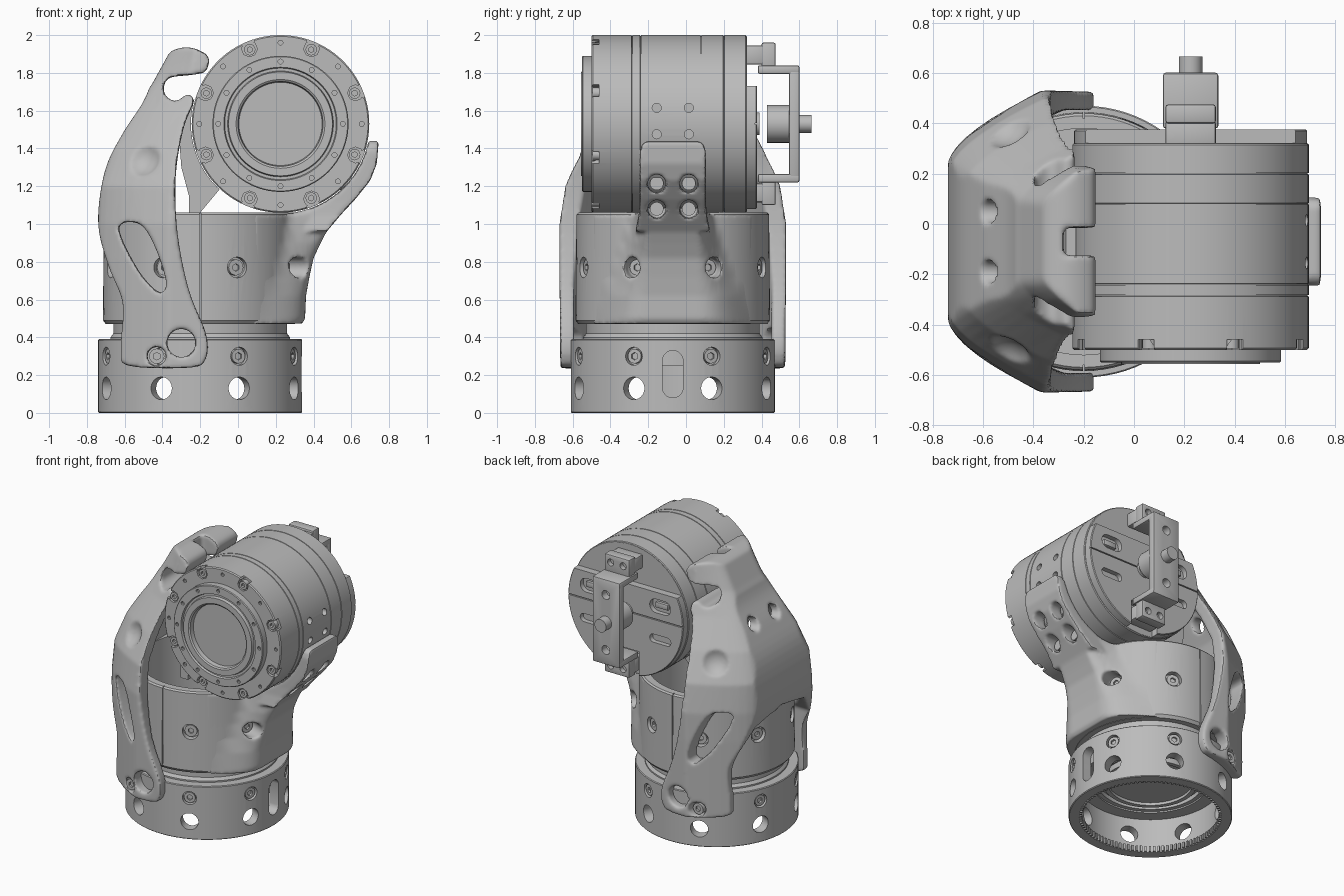
import bpy, bmesh, math
from math import sin, cos, pi
from mathutils import Vector, Matrix

cube = bpy.data.objects.get("Cube")
if cube:
    bpy.data.objects.remove(cube)

grey = bpy.data.materials.new("plain_grey")
grey.use_nodes = True
grey.diffuse_color = (0.5, 0.5, 0.5, 1)
for node in grey.node_tree.nodes:
    if node.type == 'BSDF_PRINCIPLED':
        node.inputs["Base Color"].default_value = (0.5, 0.5, 0.5, 1)

BX, BY = -0.2, -0.07      # vertical axis of the base
DX, DZ = 0.225, 1.53      # horizontal axis of the drum


def finish(name, bm):
    bmesh.ops.recalc_face_normals(bm, faces=bm.faces[:])
    mesh = bpy.data.meshes.new(name)
    bm.to_mesh(mesh)
    bm.free()
    mesh.materials.append(grey)
    ob = bpy.data.objects.new(name, mesh)
    bpy.context.collection.objects.link(ob)
    return ob


def bake(ob):
    bpy.context.view_layer.update()
    dg = bpy.context.evaluated_depsgraph_get()
    ob.data = bpy.data.meshes.new_from_object(ob.evaluated_get(dg))
    ob.modifiers.clear()


def boolean(ob, op, *tools):
    for tool in tools:
        mod = ob.modifiers.new("bool", 'BOOLEAN')
        mod.operation, mod.object, mod.solver = op, tool, 'EXACT'
        bake(ob)
        bpy.data.objects.remove(tool)


def soften(ob, voxel, steps):
    mod = ob.modifiers.new("remesh", 'REMESH')
    mod.mode, mod.voxel_size = 'VOXEL', voxel
    mod = ob.modifiers.new("smooth", 'SMOOTH')
    mod.factor, mod.iterations = 0.5, steps
    bake(ob)


def skin(name, rings, closed_loop=False):
    bm = bmesh.new()
    rows = [[bm.verts.new(p) for p in ring] for ring in rings]
    pairs = list(zip(rows, rows[1:]))
    if closed_loop:
        pairs.append((rows[-1], rows[0]))
    else:
        bm.faces.new(rows[0])
        bm.faces.new(rows[-1])
    for a, b in pairs:
        for i in range(len(a)):
            j = (i + 1) % len(a)
            bm.faces.new((a[i], a[j], b[j], b[i]))
    bmesh.ops.remove_doubles(bm, verts=bm.verts[:], dist=1e-5)
    return finish(name, bm)


def prism(name, pts, axis, lo, hi):
    place = {'x': lambda a, b, h: (h, a, b), 'y': lambda a, b, h: (a, h, b)}[axis]
    return skin(name, [[place(a, b, h) for a, b in pts] for h in (lo, hi)])


def lathe(name, prof, axis='z', n=80):
    rings = []
    for k in range(n):
        c, s = cos(2 * pi * k / n), sin(2 * pi * k / n)
        rings.append([(BX + r * c, BY + r * s, h) if axis == 'z' else
                      (DX + r * c, h, DZ + r * s) for r, h in prof])
    return skin(name, rings, True)


def rods(name, ends, rad, seg=24):
    bm = bmesh.new()
    for p, q in ends:
        p, q = Vector(p), Vector(q)
        m = Matrix.Translation((p + q) / 2) @ (q - p).to_track_quat('Z', 'Y').to_matrix().to_4x4()
        bmesh.ops.create_cone(bm, cap_ends=True, segments=seg, radius1=rad, radius2=rad,
                              depth=(q - p).length, matrix=m)
    return finish(name, bm)


def radial(name, r0, r1, rad, z, seg=24):
    dirs = [(cos(a), sin(a)) for a in [(i + 0.5) * pi / 4 for i in range(8)]]
    return rods(name, [((BX + r0 * c, BY + r0 * s, z), (BX + r1 * c, BY + r1 * s, z))
                       for c, s in dirs], rad, seg)


def axial(name, r, rad, n, lo, hi, shift=0.5, seg=16):
    pts = [(DX + r * cos((i + shift) * 2 * pi / n), DZ + r * sin((i + shift) * 2 * pi / n))
           for i in range(n)]
    return rods(name, [((x, lo, z), (x, hi, z)) for x, z in pts], rad, seg)


def drum_space():
    return rods("cutter", [((DX, -1, DZ), (DX, 1, DZ))], .474, 80)


def box(name, lo, hi, bevel=0.0):
    bm = bmesh.new()
    size = [b - a for a, b in zip(lo, hi)]
    mid = [(a + b) / 2 for a, b in zip(lo, hi)]
    bmesh.ops.create_cube(bm, size=1, matrix=Matrix.Translation(mid) @ Matrix.Diagonal((*size, 1)))
    if bevel:
        bmesh.ops.bevel(bm, geom=bm.edges[:], offset=bevel, segments=2, profile=0.5, affect='EDGES')
    return finish(name, bm)


def slot(cx, cz, w, h):
    r = min(w, h) / 2
    pts = []
    for k in range(24):
        a = 2 * pi * (k + 0.5) / 24
        pts.append((cx + r * cos(a) + math.copysign(w / 2 - r, cos(a)),
                    cz + r * sin(a) + math.copysign(h / 2 - r, sin(a))))
    return pts


def curve(pts, k=5):
    out = []
    for i in range(len(pts)):
        a, b, c, d = (Vector(pts[(i + j) % len(pts)]) for j in (-1, 0, 1, 2))
        for t in [s / k for s in range(k)]:
            out.append(tuple(b + (c - a) * t / 2 + (2 * a - 5 * b + 4 * c - d) * t * t / 2
                             + (3 * b - a - 3 * c + d) * t ** 3 / 2))
    return out


# Base ring with vent holes, screws, teeth and a side slot
base = lathe("base_ring", [(.47, 0), (.535, 0), (.54, .005), (.54, .385), (.535, .39), (.47, .39)])
boolean(base, 'DIFFERENCE', radial("c", .4, .6, .06, .13), radial("c", .505, .6, .048, .3),
        prism("c", slot(BY, .205, .11, .25), 'x', 0, .5))
screws = radial("base_screws", .48, .53, .038, .3)
boolean(screws, 'DIFFERENCE', radial("c", .515, .6, .02, .3, 6))
bm = bmesh.new()
for i in range(100):
    m = Matrix.Translation((BX, BY, .02)) @ Matrix.Rotation(i * pi / 50, 4, 'Z')
    bmesh.ops.create_cube(bm, size=1, matrix=m @ Matrix.Translation((.465, 0, 0))
                          @ Matrix.Diagonal((.025, .014, .04, 1)))
finish("base_teeth", bm)

# Neck with stepped underside
lathe("neck", [(0, .27), (.28, .27), (.28, .25), (.31, .25), (.31, .29), (.35, .29), (.35, .26),
               (.38, .26), (.38, .25), (.475, .25), (.475, .4), (.46, .42), (.46, .5), (0, .5)])

# Body shell with holes, screws and a split line
body = lathe("body_shell", [(0, .47), (.5, .47), (.515, .49), (.51, 1.05), (.5, 1.06), (.45, 1.06),
                            (.45, .6), (0, .6)])
boolean(body, 'DIFFERENCE', radial("c", .47, .7, .055, .77),
        box("c", (BX - .003, -1, .46), (BX + .003, BY - .49, 1.1)),
        box("c", (BX - .003, BY + .49, .46), (BX + .003, 1, 1.1)))
screws = radial("body_screws", .46, .495, .042, .77)
boolean(screws, 'DIFFERENCE', radial("c", .48, .6, .02, .77, 6))

# Side bracket: a skirt on the body that narrows upwards into a tab
rings = []
for z, reach, fade in [(.472, .54, .44), (.5, .555, .43), (.62, .56, .4), (.72, .578, .34),
                       (.82, .6, .3), (.9, .638, .27), (1, .69, .235), (1.055, .75, .22)]:
    ring = [(BX + .18, BY + .42, z)]
    for k in range(57):
        y = .42 - .015 * k
        arc = math.sqrt(.512 ** 2 - y * y)
        t = min(1, max(0, (abs(y) - .13) / (fade - .13)))
        ring.append((BX + arc + (reach - arc) * (1 + cos(pi * t)) / 2, BY + y, z))
    rings.append(ring + [(BX + .18, BY - .42, z)])
bracket = skin("side_bracket", rings)
boolean(bracket, 'DIFFERENCE', rods("c", [((BX, BY, .4), (BX, BY, 1.2))], .455, 64))
tab = prism("c", [(.3, .96), (.47, .96), (.55, 1.055), (.62, 1.13), (.7, 1.23), (.735, 1.32),
                  (.745, 1.44), (.6, 1.44), (.3, 1.1)], 'y', BY - .5, BY + .5)
half = [(.21, .9), (.18, 1.05), (.175, 1.12), (.175, 1.38), (.165, 1.42), (.13, 1.446)]
side = [(BY + w, z) for w, z in half] + [(BY - w, z) for w, z in reversed(half)]
boolean(tab, 'INTERSECT', prism("c", side, 'x', 0, 1))
boolean(bracket, 'UNION', tab)
tab_holes = [((.4, BY + s, z), (1, BY + s, z)) for s in (-.085, .085) for z in (1.08, 1.215)]
boolean(bracket, 'DIFFERENCE', drum_space(), radial("c", .47, .9, .055, .77), rods("c", tab_holes, .048))
soften(bracket, .011, 4)
rods("bracket_screws", [((DX + .3, p[1], p[2]), (p[0] + (.2 if p[2] > 1.1 else .1), p[1], p[2]))
                        for p, q in tab_holes], .036)

# Thin curved liner between yoke and drum
liner = prism("drum_liner", [(-.26, 1), (-.2, 1), (-.2, 1.06), (-.1, 1.18), (0, 1.4), (-.2, 1.66),
                             (-.27, 1.66), (-.315, 1.5), (-.3, 1.3), (-.26, 1.15)], 'y', BY - .22, BY + .22)
boolean(liner, 'DIFFERENCE', drum_space())

# Drum with stepped front face and seam grooves
prof = [(0, -.52), (.22, -.52), (.225, -.55), (.235, -.557), (.275, -.557), (.28, -.535), (.295, -.535),
        (.3, -.55), (.355, -.55), (.36, -.545), (.36, -.5), (.463, -.5), (.47, -.493)]
for y in (-.285, -.24, .08, .2):
    prof += [(.47, y - .003), (.465, y - .002), (.465, y + .002), (.47, y + .003)]
drum = lathe("drum", prof + [(.47, .315), (.465, .32), (0, .32)], 'y', 96)
boolean(drum, 'DIFFERENCE', axial("c", .43, .042, 8, -.6, -.46, .5, 8),
        axial("c", .475, .045, 8, -.6, -.46, .5, 4),
        axial("c", .33, .013, 12, -.6, -.53, 0, 10), axial("c", .43, .013, 16, -.6, -.48, 0, 10),
        rods("c", [((.5, BY + s, z), (1, BY + s, z)) for s in (-.085, .085) for z in (1.475, 1.615)], .024))
screws = axial("drum_screws", .425, .03, 8, -.495, -.45)
boolean(screws, 'DIFFERENCE', axial("c", .425, .015, 8, -.6, -.48, .5, 6))

# Raised rear cover with slots
cover = lathe("rear_cover", [(0, .31), (.463, .31), (.463, .37), (.458, .375), (0, .375)], 'y')
boolean(cover, 'DIFFERENCE', box("c", (-.5, .322, 1.73), (1, .5, 2.1)),
        box("c", (DX - .11, .322, 1), (DX + .11, .5, 1.26)),
        box("c", (-.5, .365, 1.526), (1, .5, 1.534)),
        *[prism("c", slot(DX + sx * .28, z, .17, h), 'y', .34, .5)
          for sx in (-1, 1) for z, h in ((1.63, .1), (1.39, .06))])
for sx in (-1, 1):
    box("cover_insert", (DX + sx * .28 - .05, .33, 1.61), (DX + sx * .28 + .05, .36, 1.65), .005)


# Rear connector frame, mirrored above and below the drum axis
def mirrored(name, x, y0, y1, z0, z1):
    for s in (-1, 1):
        za, zb = sorted((DZ + s * z0, DZ + s * z1))
        ob = box(name, (DX - x, y0, za), (DX + x, y1, zb), .01)
        if name == "frame_clamp":
            boolean(ob, 'DIFFERENCE', rods("c", [((DX + k, .44, DZ + s * .375), (DX + k, .6, DZ + s * .375))
                                                 for k in (-.05, .05)], .025))

mirrored("frame_foot", .1, .3, .41, .315, .415)
mirrored("frame_clamp", .1, .4, .475, .27, .43)
mirrored("frame_arm", .11, .38, .6, .265, .31)
plate = box("frame_plate", (DX - .11, .545, DZ - .305), (DX + .11, .602, DZ + .305), .012)
boolean(plate, 'DIFFERENCE', rods("c", [((DX, .5, DZ + s), (DX, .7, DZ + s)) for s in (-.2, .2)], .032))
rods("frame_hub", [((DX, .43, DZ), (DX, .56, DZ))], .1, 32)
rods("frame_pin", [((DX, .55, DZ), (DX, .665, DZ))], .047, 24)
rods("cover_boss", [((DX, .36, DZ), (DX, .39, DZ))], .06, 24)


# Yoke: hollow shell with a flat back and sloped corners, cut to a hooked side profile
def shell(name, levels):
    rings = []
    for z, back, w, corner in levels:
        ring = [(.1, BY + w, z)]
        for k in range(33):
            s = 1 - k / 16
            t = max(0, abs(s) * 2 - 1)
            ring.append((back + corner * t ** 1.6, BY + w * s, z))
        rings.append(ring + [(.1, BY - w, z)])
    return skin(name, rings)

levels = [(.2, -.745, .595, .38), (.8, -.75, .6, .38), (1, -.745, .6, .38), (1.2, -.735, .57, .38),
          (1.4, -.665, .49, .37), (1.6, -.545, .39, .32), (1.75, -.45, .31, .2), (1.95, -.34, .28, .12)]
outline = [(-.58, .25), (-.62, .34), (-.61, .58), (-.68, .76), (-.74, 1), (-.705, 1.28), (-.61, 1.48),
           (-.5, 1.65), (-.43, 1.82), (-.36, 1.91), (-.26, 1.935), (-.16, 1.89), (-.17, 1.81),
           (-.24, 1.79), (-.37, 1.77), (-.39, 1.69), (-.33, 1.65), (-.27, 1.685), (-.235, 1.65),
           (-.29, 1.5), (-.33, 1.25), (-.32, .95), (-.26, .65), (-.17, .42), (-.17, .29), (-.25, .24)]
yoke = shell("yoke", levels)
boolean(yoke, 'INTERSECT', prism("c", curve(outline), 'y', -1, 1))
inner = [(z - .1 * (z < .3), b + .09, w - .075, c) for z, b, w, c in levels[:6]]
window = curve([(-.63, .98), (-.52, 1), (-.44, .88), (-.38, .69), (-.42, .64), (-.53, .76)])
dents = bmesh.new()
for s in (-1, 1):
    bmesh.ops.create_uvsphere(dents, u_segments=32, v_segments=16, radius=.125,
                              matrix=Matrix.Translation((-.53, BY + s * .5, 1.37)))
arch = [(BY - .4, .1), (BY + .4, .1), (BY + .4, .72), (BY + .28, .87), (BY, .93), (BY - .28, .87),
        (BY - .4, .72)]
boolean(yoke, 'DIFFERENCE', shell("c", inner), prism("c", window, 'y', -1, 1),
        rods("c", [((-.3, -1, .37), (-.3, 1, .37))], .075), rods("c", [((-.43, -1, .3), (-.43, 1, .3))], .05),
        finish("c", dents), prism("c", arch, 'x', -1.2, -.45),
        box("c", (-.28, BY - .055, 1.4), (0, BY + .055, 2)),
        rods("c", [((-1, BY + s, 1.52), (-.3, BY + s, 1.52)) for s in (-.12, .12)], .045))
soften(yoke, .011, 7)
foot = rods("foot_screws", [((-.43, BY + s * .46, .3), (-.43, BY + s * .545, .3)) for s in (-1, 1)], .04)
boolean(foot, 'DIFFERENCE', rods("c", [((-.43, BY + s * .53, .3), (-.43, BY + s * .7, .3))
                                       for s in (-1, 1)], .02, 6))

# Smooth shading with sharp edges kept
for ob in bpy.context.view_layer.objects:
    ob.select_set(ob.type == 'MESH')
bpy.context.view_layer.objects.active = yoke
bpy.ops.object.shade_smooth_by_angle(angle=math.radians(35))
